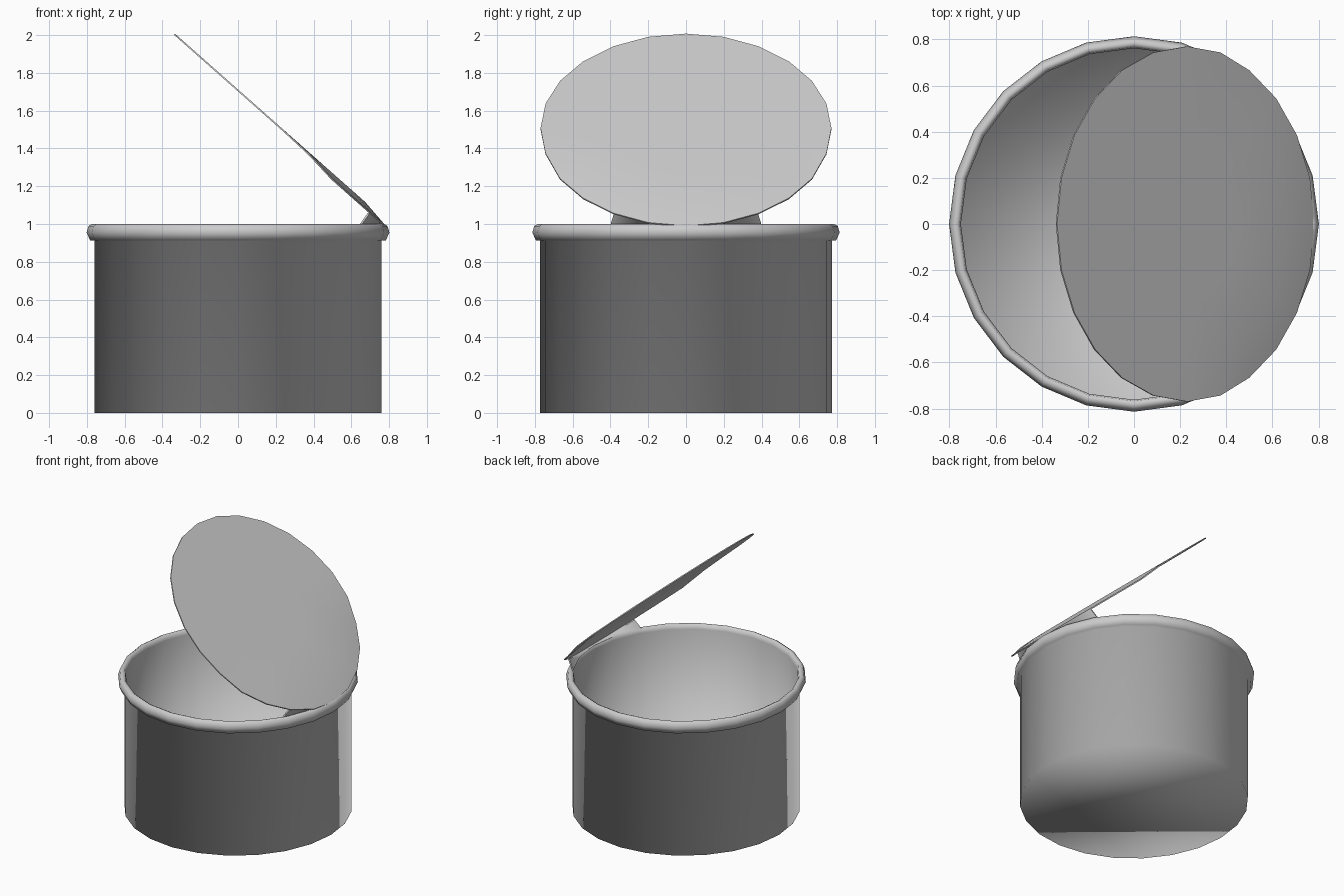
import bpy, bmesh, math
from mathutils import Vector

if "Cube" in bpy.data.objects:
    bpy.data.objects.remove(bpy.data.objects["Cube"])

SIDES = 24
X_SCALE = 0.985


def make_object(name, bm, angle=None):
    bmesh.ops.remove_doubles(bm, verts=bm.verts, dist=0.0005)
    mesh = bpy.data.meshes.new(name)
    bm.to_mesh(mesh)
    bm.free()
    obj = bpy.data.objects.new(name, mesh)
    bpy.context.collection.objects.link(obj)
    bpy.ops.object.select_all(action='DESELECT')
    obj.select_set(True)
    bpy.context.view_layer.objects.active = obj
    if angle:
        bpy.ops.object.shade_smooth_by_angle(angle=math.radians(angle))
    else:
        bpy.ops.object.shade_smooth()
    return obj


def bridge(bm, a, b, closed=True):
    n = len(a)
    for i in range(n if closed else n - 1):
        j = (i + 1) % n
        bm.faces.new((a[i], a[j], b[j], b[i]))


def lathe(name, profile):
    bm = bmesh.new()
    rings = []
    for r, z in profile:
        rings.append([bm.verts.new((r * X_SCALE * math.cos(math.tau * i / SIDES),
                                    r * math.sin(math.tau * i / SIDES), z))
                      for i in range(SIDES)])
    for a, b in zip(rings, rings[1:]):
        bridge(bm, a, b)
    bm.faces.new(rings[0][::-1])
    bm.faces.new(rings[-1])
    return make_object(name, bm)


# Can: outer wall, rolled rim, inner wall and floor in one profile
lathe("can_body", [(0.772, 0.0), (0.772, 0.912), (0.795, 0.914), (0.814, 0.955),
                   (0.803, 0.99), (0.785, 1.0), (0.768, 0.992), (0.762, 0.965),
                   (0.762, 0.012)])

# Lid frame: tilted disc hinged on the +x side of the rim
CENTRE = Vector((0.225, 0, 1.5))
DOWN = Vector((1.13, 0, -1.0)).normalized()
NORMAL = Vector((1.0, 0, 1.13)).normalized()


def lid_point(f, angle, offset):
    return (CENTRE + DOWN * (0.755 * f * math.cos(angle))
            + Vector((0, 0.77 * f * math.sin(angle), 0)) + NORMAL * offset)


def droop(f, angle):
    # bent-down edge near the hinge
    if f < 0.9 or math.cos(angle) < 0.2:
        return 0.0
    return 0.022 * min(1, (math.cos(angle) - 0.2) / 0.3)


bm = bmesh.new()
layers = []
for f, side in [(0.4, 1), (0.78, 1), (1, 1), (1, -1), (0.78, -1), (0.4, -1)]:
    layers.append([bm.verts.new(lid_point(f, math.tau * i / SIDES,
                                         side * 0.004 - droop(f, math.tau * i / SIDES) + 0.006))
                   for i in range(SIDES)])
for a, b in zip(layers, layers[1:]):
    bridge(bm, b, a)
bm.faces.new(layers[0])
bm.faces.new(layers[-1][::-1])
make_object("lid", bm, 60)

# Torn hinge strip joining the lid edge to the rim
bm = bmesh.new()
rows = [[], [], [], []]
for k in range(-2, 3):
    a = math.tau * k / SIDES
    top = lid_point(0.99, a, -0.018)
    y = top.y * 1.05
    x = math.sqrt(0.775 ** 2 - y * y) * X_SCALE
    low = Vector((x, y, 0.995))
    thick = Vector((0.012, 0, 0))
    for row, p in zip(rows, (top, low, low - thick, top - thick)):
        row.append(bm.verts.new(p))
for a, b in zip(rows, rows[1:] + rows[:1]):
    bridge(bm, a, b, closed=False)
for end in (0, -1):
    bm.faces.new([r[end] for r in rows])
bmesh.ops.recalc_face_normals(bm, faces=bm.faces)
make_object("hinge_strip", bm, 40)
